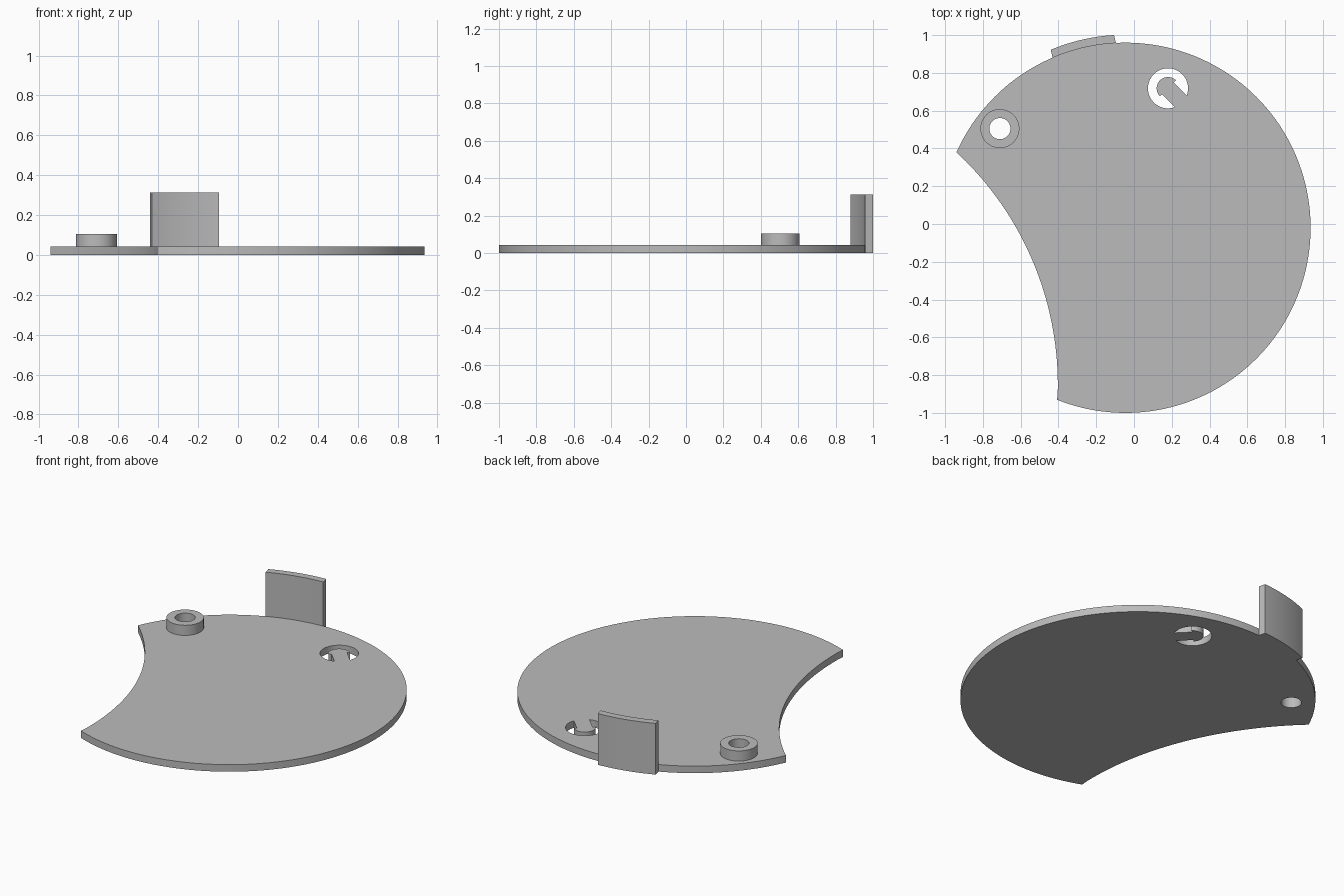
import bpy
import math
from mathutils import Vector, Matrix

cube = bpy.data.objects.get("Cube")
if cube:
    bpy.data.objects.remove(cube)

GREY = (0.5, 0.5, 0.5, 1)
grey = bpy.data.materials.new("plain grey")
grey.use_nodes = True
grey.diffuse_color = GREY
grey.node_tree.nodes["Principled BSDF"].inputs["Base Color"].default_value = GREY

CENTRE = Vector((-0.045, -0.02))
RADIUS = 0.98
THICK = 0.043


def arc(centre, r, start, end, n):
    """Points along an arc, angles in radians."""
    return [Vector((centre[0] + r * math.cos(a), centre[1] + r * math.sin(a)))
            for a in (start + (end - start) * i / n for i in range(n + 1))]


def angle(point, centre):
    d = point - centre
    return math.atan2(d.y, d.x)


def prism(name, outline, z0, z1):
    """Extrude a counter-clockwise outline from z0 to z1."""
    n = len(outline)
    verts = [(p.x, p.y, z) for z in (z0, z1) for p in outline]
    faces = [tuple(reversed(range(n))), tuple(range(n, 2 * n))]
    faces += [(i, (i + 1) % n, n + (i + 1) % n, n + i) for i in range(n)]
    mesh = bpy.data.meshes.new(name)
    mesh.from_pydata(verts, [], faces)
    mesh.materials.append(grey)
    obj = bpy.data.objects.new(name, mesh)
    bpy.context.collection.objects.link(obj)
    return obj


def cut(obj, cutter):
    mod = obj.modifiers.new("cut", "BOOLEAN")
    mod.operation = "DIFFERENCE"
    mod.solver = "EXACT"
    mod.object = cutter
    cutter.hide_render = True
    cutter.hide_set(True)


# Plate: a disc with a shallow concave bite out of one side
top_tip, low_tip = Vector((-0.94, 0.38)), Vector((-0.405, -0.925))
chord = low_tip - top_tip
half, sagitta = chord.length / 2, 0.155
bite_r = (half ** 2 + sagitta ** 2) / (2 * sagitta)
inward = Vector((-chord.y, chord.x)).normalized()
bite_centre = (top_tip + low_tip) / 2 - inward * (bite_r - sagitta)
rim = arc(CENTRE, RADIUS, angle(low_tip, CENTRE), angle(top_tip, CENTRE), 128)
bite = arc(bite_centre, bite_r, angle(top_tip, bite_centre),
           angle(low_tip, bite_centre), 40)
plate = prism("plate", rim + bite[1:-1], 0, THICK)

# Boss: round collar with a hole through it and the plate
boss_centre = (-0.71, 0.505)
boss = prism("boss", arc(boss_centre, 0.103, 0, math.tau, 64)[:-1], THICK, 0.105)
hole = prism("boss_hole_cutter", arc(boss_centre, 0.056, 0, math.tau, 48)[:-1], -0.1, 0.3)
cut(boss, hole)
cut(plate, hole)

# Slot: C-shaped opening that leaves a round-headed tongue
slot_r, head_r, half_w = 0.106, 0.06, 0.044
end = math.asin(half_w / slot_r)
slot = arc((0, 0), slot_r, end, math.tau - end, 56)
slot += [Vector((0, -half_w))]
slot += arc((0, 0), head_r, math.radians(270), math.radians(90), 28)
slot += [Vector((0, half_w))]
turn = Matrix.Rotation(math.radians(-45), 2)
slot = [turn @ p + Vector((0.18, 0.718)) for p in slot]
cut(plate, prism("slot_cutter", slot, -0.1, 0.1))

# Wall: upright curved tab on the rim, with parallel ends
middle = math.radians(103.1)
half_len = 0.172


def wall_arc(r, sign):
    a = math.asin(half_len / r) * sign
    return arc(CENTRE, r, middle - a, middle + a, 16)


wall = prism("rim_wall", wall_arc(1.022, 1) + wall_arc(0.979, -1), 0, 0.312)

# Smooth the curved sides, keep the edges sharp
bpy.ops.object.select_all(action="DESELECT")
for obj in (plate, boss, wall):
    obj.select_set(True)
    bpy.context.view_layer.objects.active = obj
    for mod in list(obj.modifiers):
        bpy.ops.object.modifier_apply(modifier=mod.name)
bpy.ops.object.shade_smooth_by_angle(angle=math.radians(30))
